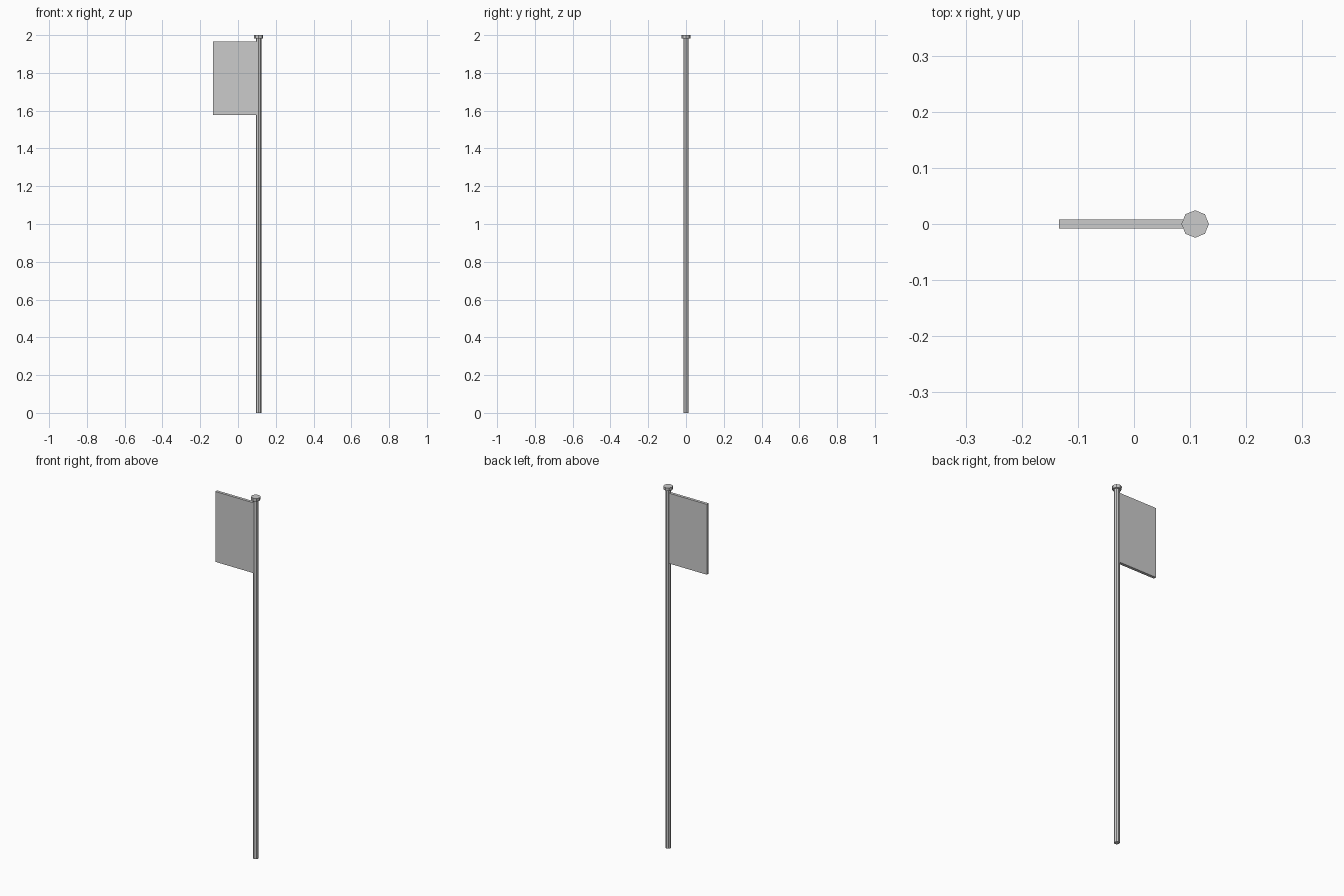
import bpy

if "Cube" in bpy.data.objects:
    bpy.data.objects.remove(bpy.data.objects["Cube"])

POLE_X = 0.109


def prism(name, r_bottom, r_top, z0, z1):
    bpy.ops.mesh.primitive_cone_add(vertices=8, radius1=r_bottom, radius2=r_top,
                                    depth=z1 - z0, location=(POLE_X, 0, (z0 + z1) / 2))
    bpy.context.object.name = name


# Octagonal pole and its wider cap
prism("pole", 0.0145, 0.0145, 0, 1.985)
prism("pole_cap", 0.0235, 0.0245, 1.983, 2.0)

# Flat flag panel, attached to the pole's left side
x0, x1, z0, z1 = -0.1335, POLE_X - 0.008, 1.577, 1.966
bpy.ops.mesh.primitive_cube_add(size=1, location=((x0 + x1) / 2, 0, (z0 + z1) / 2))
flag = bpy.context.object
flag.name = "flag"
flag.scale = (x1 - x0, 0.016, z1 - z0)
